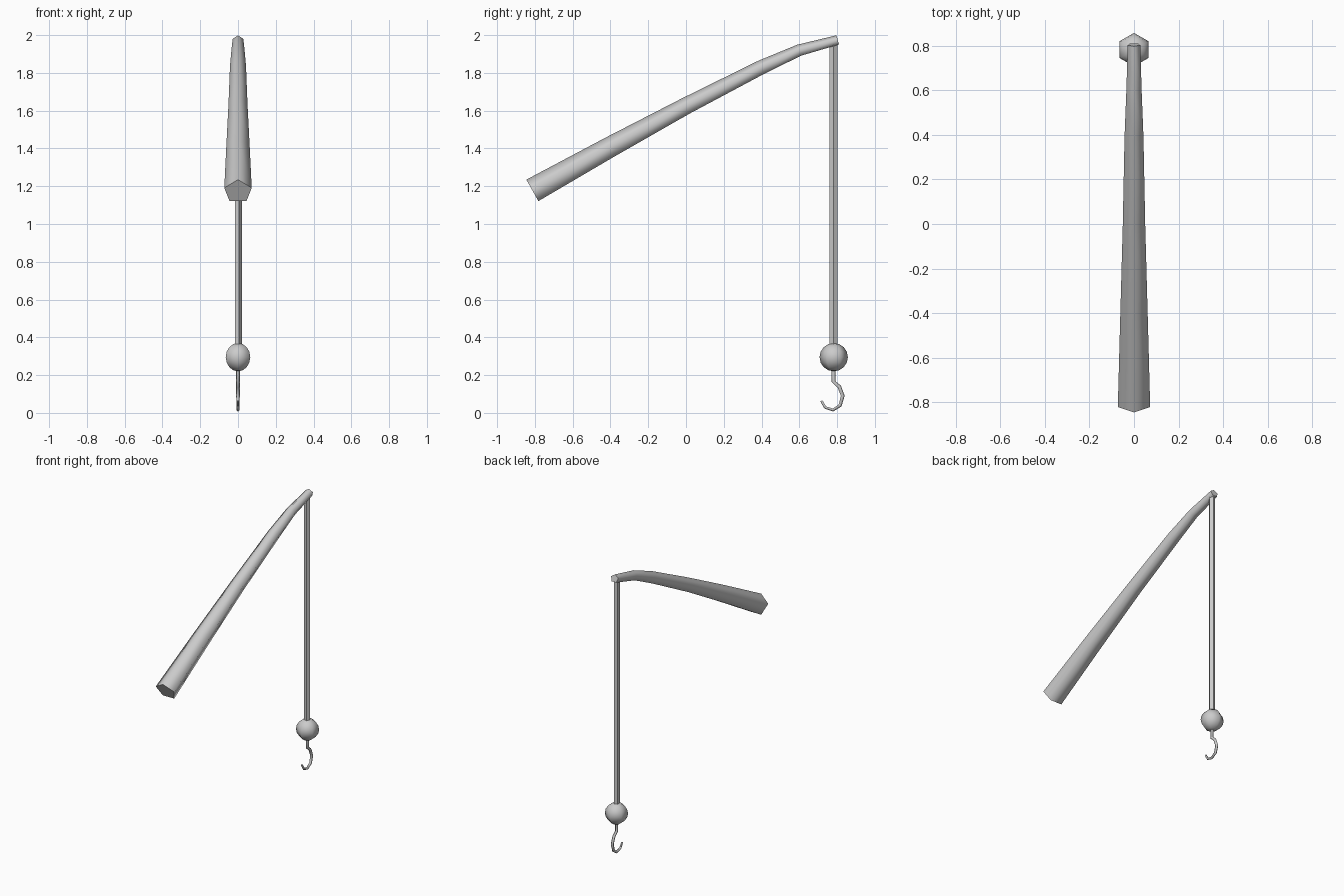
import bpy, bmesh
from math import cos, sin, pi, radians
from mathutils import Vector

if "Cube" in bpy.data.objects:
    bpy.data.objects.remove(bpy.data.objects["Cube"])


def finish(name, bm, angle):
    bmesh.ops.recalc_face_normals(bm, faces=bm.faces)
    me = bpy.data.meshes.new(name)
    bm.to_mesh(me)
    bm.free()
    ob = bpy.data.objects.new(name, me)
    bpy.context.collection.objects.link(ob)
    bpy.ops.object.select_all(action='DESELECT')
    ob.select_set(True)
    bpy.context.view_layer.objects.active = ob
    bpy.ops.object.shade_smooth_by_angle(angle=radians(angle))
    return ob


def sweep(name, path, sides, phase, angle, wide=1.0):
    """Tapered tube along (y, z, radius) points in the x = 0 plane."""
    bm = bmesh.new()
    pts = [Vector((0, y, z)) for y, z, r in path]
    xa = Vector((1, 0, 0))
    rings = []
    for i, p in enumerate(pts):
        t = (pts[min(i + 1, len(pts) - 1)] - pts[max(i - 1, 0)]).normalized()
        up = xa.cross(t)
        r = path[i][2]
        rings.append([bm.verts.new(p + r * (wide * cos(a) * xa + sin(a) * up))
                      for a in (phase + 2 * pi * k / sides for k in range(sides))])
    for a, b in zip(rings, rings[1:]):
        for k in range(sides):
            j = (k + 1) % sides
            bm.faces.new((a[k], a[j], b[j], b[k]))
    bm.faces.new(rings[0])
    bm.faces.new(rings[-1])
    return finish(name, bm, angle)


# tapered five-sided rod, bending slightly at the tip
sweep("rod", [(-0.81, 1.172, 0.072), (-0.4, 1.402, 0.061), (0.0, 1.62, 0.050),
              (0.4, 1.826, 0.042), (0.6, 1.917, 0.034), (0.804, 1.972, 0.028)],
      5, pi / 2, 75, 1.06)

# straight hanging line
sweep("line", [(0.78, 1.965, 0.0225), (0.78, 0.33, 0.0225)], 5, 0, 30, 0.9)

# six-sided ball weight
bm = bmesh.new()
bmesh.ops.create_uvsphere(bm, u_segments=6, v_segments=8, radius=0.075)
bmesh.ops.translate(bm, verts=bm.verts, vec=(0, 0.782, 0.295))
finish("ball_weight", bm, 75)

# hook with a short shank
sweep("hook", [(0.78, 0.24, 0.011), (0.78, 0.165, 0.011), (0.811, 0.138, 0.011),
               (0.829, 0.09, 0.011), (0.815, 0.04, 0.010), (0.778, 0.0165, 0.009),
               (0.738, 0.029, 0.008), (0.717, 0.064, 0.007)],
      5, pi / 2, 75, 0.9)
